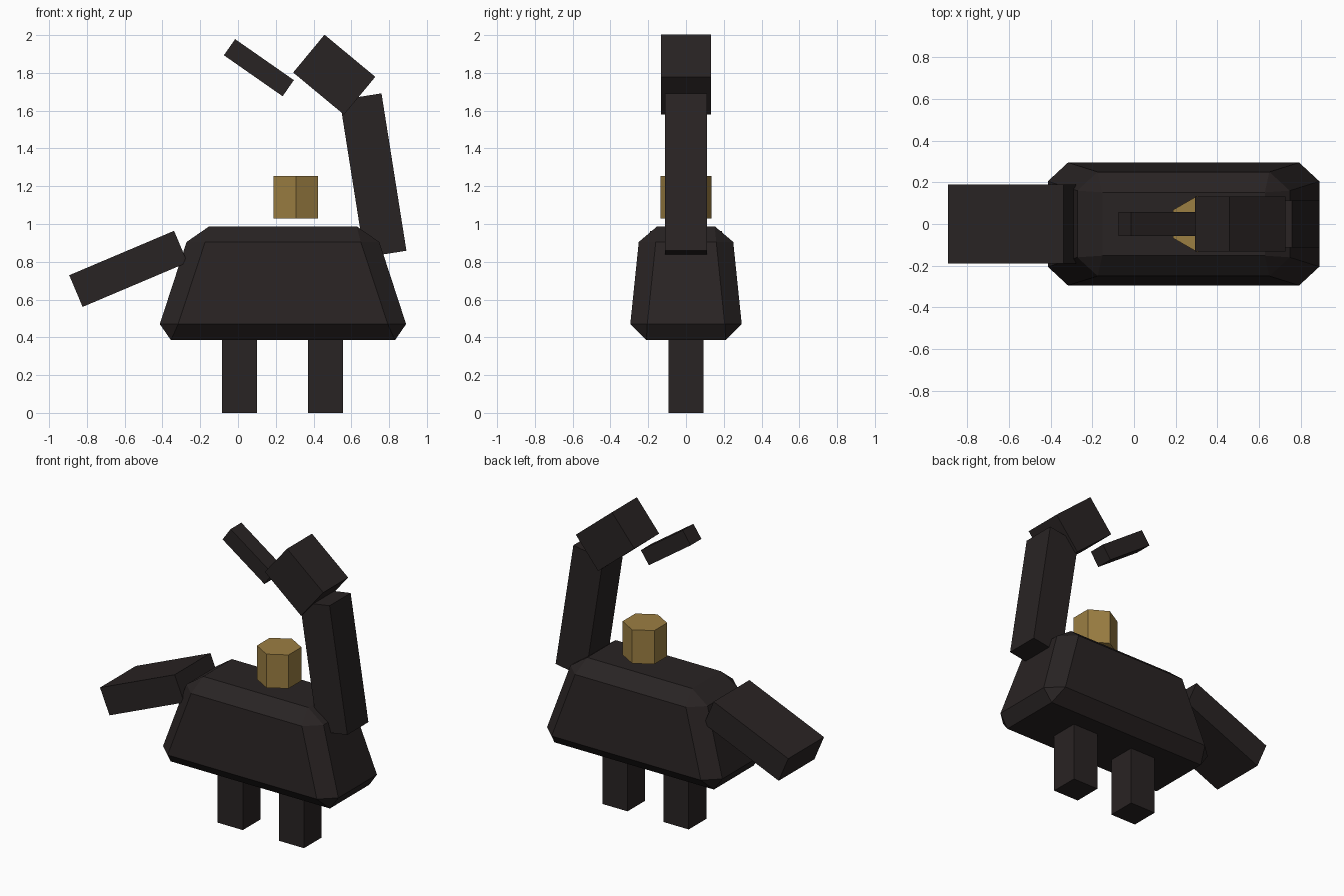
import bpy, bmesh, math

if "Cube" in bpy.data.objects:
    bpy.data.objects.remove(bpy.data.objects["Cube"])


def material(name, color):
    mat = bpy.data.materials.new(name)
    mat.diffuse_color = color
    mat.use_nodes = True
    mat.node_tree.nodes["Principled BSDF"].inputs["Base Color"].default_value = mat.diffuse_color
    return mat


DARK = material("dark_plumage", (0.022, 0.017, 0.017, 1))
GOLD = material("gold", (0.33, 0.21, 0.055, 1))


def beam(name, start, end, width, thick):
    """Box running between two (x, z) points, centred on y = 0."""
    dx, dz = end[0] - start[0], end[1] - start[1]
    mid = ((start[0] + end[0]) / 2, 0, (start[1] + end[1]) / 2)
    bpy.ops.mesh.primitive_cube_add(size=1, location=mid,
                                    rotation=(0, -math.atan2(dz, dx), 0))
    ob = bpy.context.object
    ob.name = name
    ob.scale = (math.hypot(dx, dz), width, thick)
    ob.data.materials.append(DARK)
    return ob


def chamfered_body(name, cx, rings):
    """Convex shell through rings of (half x, half y, z), mirrored about cx and y = 0."""
    bm = bmesh.new()
    for hx, hy, z in rings:
        for sx in (-1, 1):
            for sy in (-1, 1):
                bm.verts.new((cx + sx * hx, sy * hy, z))
    bmesh.ops.convex_hull(bm, input=bm.verts[:])
    bmesh.ops.dissolve_limit(bm, angle_limit=math.radians(3),
                             verts=bm.verts[:], edges=bm.edges[:])
    bmesh.ops.recalc_face_normals(bm, faces=bm.faces[:])
    mesh = bpy.data.meshes.new(name)
    bm.to_mesh(mesh)
    bm.free()
    ob = bpy.data.objects.new(name, mesh)
    bpy.context.collection.objects.link(ob)
    mesh.materials.append(DARK)


# Tapered body with single-step chamfers
chamfered_body("body", 0.238, [
    (0.593, 0.21, 0.385),
    (0.652, 0.205, 0.47), (0.555, 0.295, 0.47),
    (0.51, 0.16, 0.905), (0.412, 0.25, 0.905),
    (0.39, 0.152, 0.988),
])

# Two legs in line
for i, x in enumerate((0.008, 0.463)):
    beam(f"leg_{i + 1}", (x, 0), (x, 0.42), 0.187, 0.187)

# Tail, neck, head and beak
beam("tail", (-0.858, 0.645), (-0.303, 0.88), 0.38, 0.182)
beam("neck", (0.781, 0.841), (0.649, 1.674), 0.224, 0.224)
beam("head", (0.644, 1.679), (0.375, 1.902), 0.264, 0.26)
beam("beak", (0.266, 1.719), (-0.045, 1.936), 0.114, 0.104)

# Floating six-sided gold block
bpy.ops.mesh.primitive_cylinder_add(vertices=6, radius=0.136, depth=0.226,
                                    location=(0.306, 0, 1.141))
block = bpy.context.object
block.name = "gold_block"
block.data.materials.append(GOLD)
